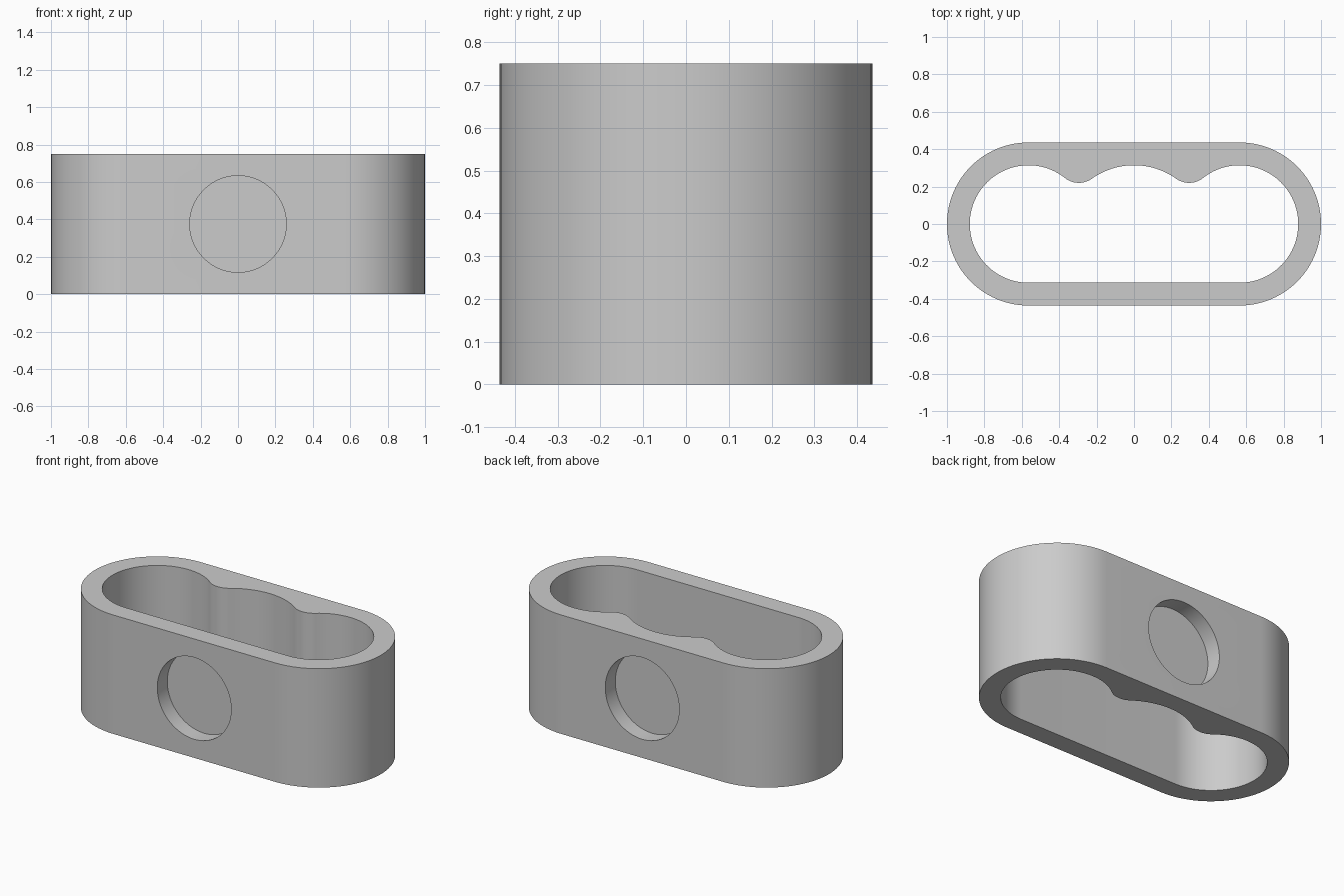
import bpy, bmesh
from math import pi, cos, sin, atan2
from mathutils import Matrix

cube = bpy.data.objects.get("Cube")
if cube:
    bpy.data.objects.remove(cube, do_unlink=True)

HEIGHT = 0.75
R_OUT, R_IN = 0.436, 0.314
END_X = 1 - R_OUT            # centres of the rounded ends
RECESS_R, RECESS_DEPTH = 0.258, 0.1

grey = bpy.data.materials.new("plain grey")
grey.diffuse_color = (0.6, 0.6, 0.6, 1)
grey.use_nodes = True
grey.node_tree.nodes["Principled BSDF"].inputs["Base Color"].default_value = (0.6, 0.6, 0.6, 1)


def arc(cx, cy, r, a0, a1, n):
    return [(cx + r * cos(a0 + (a1 - a0) * i / n),
             cy + r * sin(a0 + (a1 - a0) * i / n)) for i in range(n + 1)]


def make_object(name, bm):
    bmesh.ops.recalc_face_normals(bm, faces=bm.faces)
    mesh = bpy.data.meshes.new(name)
    bm.to_mesh(mesh)
    bm.free()
    mesh.materials.append(grey)
    obj = bpy.data.objects.new(name, mesh)
    bpy.context.collection.objects.link(obj)
    return obj


def prism(name, points, z0, z1):
    bm = bmesh.new()
    face = bm.faces.new([bm.verts.new((x, y, z0)) for x, y in points])
    ext = bmesh.ops.extrude_face_region(bm, geom=[face])
    top = [v for v in ext["geom"] if isinstance(v, bmesh.types.BMVert)]
    bmesh.ops.translate(bm, verts=top, vec=(0, 0, z1 - z0))
    return make_object(name, bm)


def cut(target, cutter):
    cutter.hide_render = True
    mod = target.modifiers.new("cut", 'BOOLEAN')
    mod.operation = 'DIFFERENCE'
    mod.solver = 'EXACT'
    mod.object = cutter
    bpy.context.view_layer.objects.active = target
    bpy.ops.object.modifier_apply(modifier=mod.name)
    bpy.data.objects.remove(cutter, do_unlink=True)


# Outer body with rounded ends
outline = (arc(END_X, 0, R_OUT, -pi / 2, pi / 2, 48)
           + arc(-END_X, 0, R_OUT, pi / 2, 3 * pi / 2, 48))
body = prism("body", outline, 0, HEIGHT)

# Opening: rounded end, soft ridge and shallow middle scallop, then mirrored
ridge_x, ridge_y, ridge_r = 0.295, 0.34, 0.12
mid_r = 0.39
mid_y = R_IN - mid_r
end_angle = atan2(ridge_y, ridge_x - END_X)
mid_angle = atan2(ridge_y - mid_y, ridge_x)
half = (arc(END_X, 0, R_IN, -pi / 2, end_angle, 56)
        + arc(ridge_x, ridge_y, ridge_r, end_angle - pi, mid_angle - pi, 16)[1:]
        + arc(0, mid_y, mid_r, mid_angle, pi / 2, 16)[1:])
opening = half + [(-x, y) for x, y in reversed(half[:-1])]
cut(body, prism("opening_cutter", opening, -0.2, HEIGHT + 0.2))

# Round blind recess on the front and the back
for side in (-1, 1):
    bm = bmesh.new()
    length = 0.4
    centre_y = side * (R_OUT - RECESS_DEPTH + length / 2)
    bmesh.ops.create_cone(bm, cap_ends=True, segments=96, radius1=RECESS_R,
                          radius2=RECESS_R, depth=length,
                          matrix=Matrix.Translation((0, centre_y, HEIGHT / 2))
                          @ Matrix.Rotation(pi / 2, 4, 'X'))
    cut(body, make_object("recess_cutter", bm))

# Smooth curves, sharp rims
bpy.ops.object.select_all(action='DESELECT')
body.select_set(True)
bpy.context.view_layer.objects.active = body
bpy.ops.object.shade_smooth_by_angle(angle=pi / 6)
